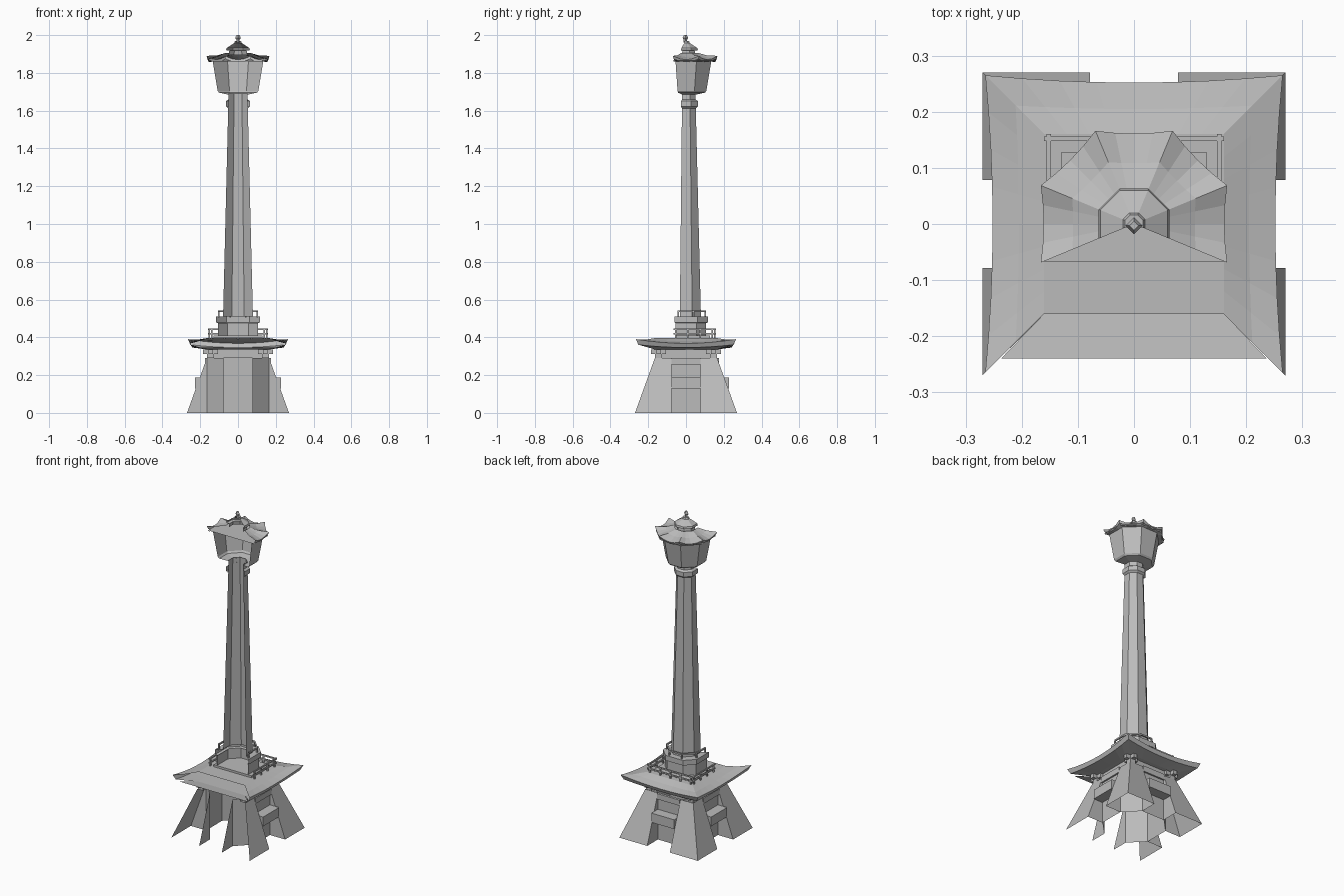
import bpy, bmesh
from math import pi
from mathutils import Vector, Matrix

cube = bpy.data.objects.get("Cube")
if cube:
    bpy.data.objects.remove(cube)

stone = bpy.data.materials.new("plain_grey")
stone.use_nodes = True
GREY = (0.5, 0.5, 0.5, 1)
stone.diffuse_color = GREY
stone.node_tree.nodes["Principled BSDF"].inputs["Base Color"].default_value = GREY


def finish(name, bm):
    bmesh.ops.remove_doubles(bm, verts=bm.verts, dist=0.0002)
    bmesh.ops.recalc_face_normals(bm, faces=bm.faces)
    me = bpy.data.meshes.new(name)
    bm.to_mesh(me)
    bm.free()
    me.materials.append(stone)
    ob = bpy.data.objects.new(name, me)
    bpy.context.collection.objects.link(ob)
    return ob


def face(bm, pts):
    bm.faces.new([bm.verts.new(p) for p in pts])


def strip(bm, rows):
    """Skin a list of equally long point rows."""
    for r, s in zip(rows, rows[1:]):
        for i in range(len(r) - 1):
            face(bm, (r[i], r[i + 1], s[i + 1], s[i]))


def box(bm, lo, hi, mat=Matrix()):
    lo, hi = Vector(lo), Vector(hi)
    m = mat @ Matrix.Translation((lo + hi) / 2) @ Matrix.Diagonal((*(hi - lo), 1))
    bmesh.ops.create_cube(bm, size=1, matrix=m)


def octo(a, z, b=None):
    """Octagon outline that is open over its three front sides."""
    b = a * 0.414 if b is None else b
    return [Vector((x, y, z)) for x, y in
            ((a, -b), (a, b), (b, a), (-b, a), (-a, b), (-a, -b))]


def tower(name, profile, cap=False):
    bm = bmesh.new()
    rows = [octo(*p) for p in profile]
    strip(bm, rows)
    if cap:
        face(bm, rows[-1])
    return finish(name, bm)


# quarter turns for the right, back and left sides
SIDES = [Matrix.Rotation(i * pi / 2, 4, 'Z') for i in range(3)]

# four buttress legs with bevelled inner corners, front pair open at the front
W, C, T, H = 0.27, 0.165, 0.078, 0.29
for sx, xname in ((-1, "right"), (1, "left")):
    for sy, yname in ((-1, "front"), (1, "back")):
        def p(x, y, z=0):
            return (sx * x, sy * y, z)
        bm = bmesh.new()
        face(bm, (p(W, W), p(W, T), p(C, T, H), p(C, C, H)))
        face(bm, (p(T, W), p(T, C), p(T, C, H)))
        face(bm, (p(W, T), p(C, T), p(C, T, H)))
        face(bm, (p(T, C), p(C, T), p(C, T, H), p(T, C, H)))
        if sy > 0:
            face(bm, (p(W, W), p(T, W), p(T, C, H), p(C, C, H)))
        finish(yname + "_" + xname + "_leg", bm)

# walls between the legs, with a projecting ledge and a lintel
for m, n in zip(SIDES, ("left", "back", "right")):
    bm = bmesh.new()
    face(bm, [m @ Vector(v) for v in ((C, -T, 0), (C, T, 0), (C, T, H), (C, -T, H))])
    finish(n + "_wall", bm)
    bm = bmesh.new()
    box(bm, (C, -T, 0.13), (0.228, T, 0.188), m)
    finish(n + "_ledge", bm)
    bm = bmesh.new()
    box(bm, (C - 0.005, -T, 0.255), (C + 0.01, T, H), m)
    finish(n + "_lintel", bm)

# neck under the eaves
bm = bmesh.new()
for m in SIDES:
    strip(bm, [[m @ Vector((0.14, y, z)) for y in (-0.14, 0.14)] for z in (H, 0.336)])
S = 0.165
face(bm, ((S, S, 0.336), (-S, S, 0.336), (-S, -S, 0.336), (S, -S, 0.336)))
finish("neck", bm)

# crossed bracket blocks at the neck corners
bm = bmesh.new()
for sx in (-1, 1):
    for sy in (-1, 1):
        m = Matrix.Translation((sx * 0.145, sy * 0.145, 0))
        box(bm, (-0.018, -0.018, H), (0.018, 0.018, 0.315), m)
        box(bm, (-0.04, -0.012, 0.312), (0.04, 0.012, 0.336), m)
        box(bm, (-0.012, -0.04, 0.312), (0.012, 0.04, 0.336), m)
finish("eave_brackets", bm)

# lower roof with upturned corners on three sides, bare soffit at the front
TS = [i / 4 - 1 for i in range(9)]
bm = bmesh.new()
for m in SIDES:
    rows = [
        [(0.16, 0.16 * t, 0.397) for t in TS],
        [(0.205 + 0.006 * t * t, 0.211 * t, 0.38 + 0.008 * t * t) for t in TS],
        [(0.252 + 0.013 * t * t, 0.265 * t, 0.368 + 0.022 * t * t) for t in TS],
        [(0.242 + 0.01 * t * t, 0.252 * t, 0.346 + 0.015 * t * t) for t in TS],
        [(S, S * t, 0.336) for t in TS]]
    strip(bm, [[m @ Vector(v) for v in r] for r in rows])
finish("lower_roof", bm)
bm = bmesh.new()
face(bm, ((-0.16, -0.16, 0.336), (0.16, -0.16, 0.336),
          (0.237, -0.24, 0.347), (-0.237, -0.24, 0.347)))
finish("front_soffit", bm)
bm = bmesh.new()
D = 0.16
face(bm, ((D, D, 0.397), (-D, D, 0.397), (-D, -D, 0.397), (D, -D, 0.397)))
finish("deck", bm)

# deck step and railing, open to the front
bm = bmesh.new()
box(bm, (-0.13, -0.055, 0.397), (0.13, 0.127, 0.41))
finish("deck_step", bm)
bm = bmesh.new()
R, F, w = 0.152, -0.065, 0.004
for z in (0.418, 0.443):
    box(bm, (-0.16, R - w, z - w), (0.16, R + w, z + w))
    for s in (-R, R):
        box(bm, (s - w, F, z - w), (s + w, 0.16, z + w))
for i in range(5):
    u = -0.14 + 0.07 * i
    box(bm, (u - w, R - w, 0.39), (u + w, R + w, 0.443))
for s in (-R, R):
    for y in (-0.055, 0.01, 0.075, 0.14):
        box(bm, (s - w, y - w, 0.39), (s + w, y + w, 0.443))
finish("deck_railing", bm)

# drum, balcony ring and its railing
tower("drum", [(0.107, 0.397, 0.055), (0.107, 0.475, 0.055)])
tower("balcony_ring", [(0.1, 0.475, 0.055), (0.116, 0.478, 0.06),
                       (0.116, 0.51, 0.06), (0.078, 0.51, 0.033)])
tower("balcony_rail", [(0.098, 0.534), (0.106, 0.534), (0.106, 0.543),
                       (0.098, 0.543), (0.098, 0.534)])
bm = bmesh.new()
for v in octo(0.102, 0):
    box(bm, (v.x - w, v.y - w, 0.505), (v.x + w, v.y + w, 0.536))
finish("balcony_posts", bm)

# tapering shaft and collar
tower("shaft", [(0.079, 0.51), (0.05, 1.69)])
tower("collar", [(0.052, 1.612), (0.063, 1.622), (0.063, 1.65), (0.05, 1.66)])

# lookout room and flat ceiling
tower("lookout_room", [(0.05, 1.685), (0.1, 1.695), (0.108, 1.705), (0.134, 1.862)])
tower("ceiling", [(0.15, 1.86, 0.066), (0.16, 1.865, 0.068)], cap=True)


# scalloped upper roof
def scallop(a, z, lift, sag):
    pts, ring = [], octo(a, z)
    for p, q in zip(ring, ring[1:]):
        for i in range(5):
            t = i / 2 - 1
            v = p.lerp(q, i / 4)
            k = 1 - sag * (1 - t * t)
            pts.append(Vector((v.x * k, v.y * k, z + lift * t * t)))
    return pts


bm = bmesh.new()
strip(bm, [scallop(0.063, 1.906, 0, 0), scallop(0.11, 1.885, 0.008, 0.015),
           scallop(0.166, 1.87, 0.02, 0.03), scallop(0.16, 1.857, 0.017, 0.03),
           scallop(0.132, 1.86, 0, 0)])
finish("upper_roof", bm)

# lantern cap and finial
tower("lantern", [(0.05, 1.895), (0.046, 1.918), (0.063, 1.92),
                  (0.06, 1.932), (0.02, 1.958), (0.016, 1.968)], cap=True)
bm = bmesh.new()
for r1, r2, z1, z2 in ((0.009, 0.009, 1.96, 1.978), (0.009, 0.015, 1.976, 1.985),
                       (0.015, 0.008, 1.985, 2.0)):
    bmesh.ops.create_cone(bm, cap_ends=True, segments=4, radius1=r1, radius2=r2,
                          depth=z2 - z1,
                          matrix=Matrix.Translation((0, -0.003, (z1 + z2) / 2)))
finish("finial", bm)
